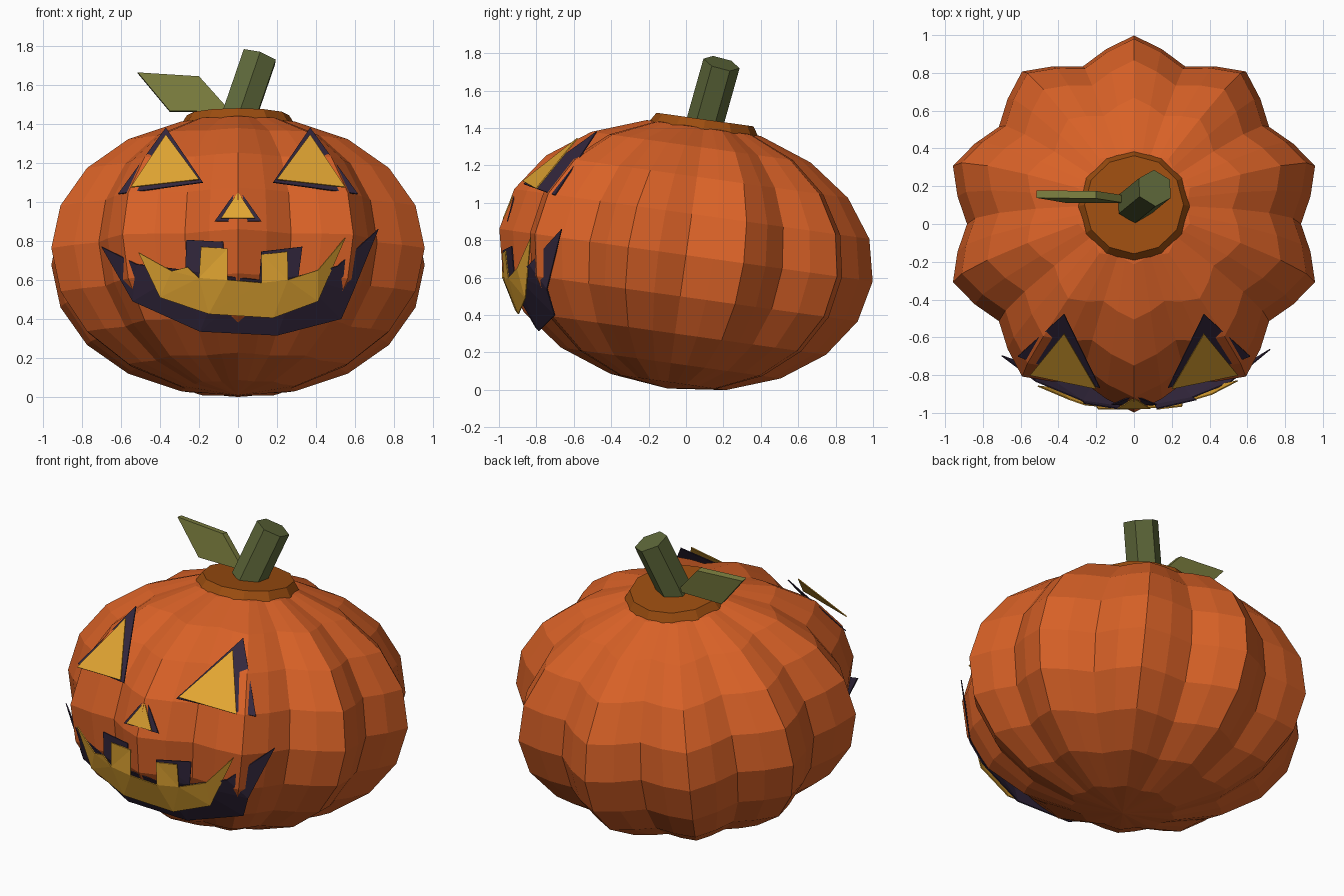
import bpy, bmesh, math
from mathutils import Matrix, Vector

if "Cube" in bpy.data.objects:
    bpy.data.objects.remove(bpy.data.objects["Cube"])

TILT = math.radians(8)
C, S = math.cos(TILT), math.sin(TILT)
MID = 0.72                      # height of the body centre
BODY_M = Matrix.Translation((0, 0, MID)) @ Matrix.Rotation(-TILT, 4, 'X')


def material(name, rgb):
    m = bpy.data.materials.new(name)
    m.diffuse_color = (*rgb, 1)
    m.use_nodes = True
    m.node_tree.nodes["Principled BSDF"].inputs["Base Color"].default_value = m.diffuse_color
    return m


ORANGE = material("pumpkin orange", (0.69, 0.12, 0.02))
RUST = material("rust brown", (0.33, 0.074, 0.005))
STEM = material("stem green", (0.112, 0.138, 0.042))
LEAF = material("leaf olive", (0.2, 0.21, 0.05))
DARK = material("dark plum", (0.034, 0.021, 0.048))
GLOW = material("glow yellow", (0.76, 0.38, 0.032))


def finish(name, bm, mat):
    bmesh.ops.recalc_face_normals(bm, faces=bm.faces)
    mesh = bpy.data.meshes.new(name)
    bm.to_mesh(mesh)
    bm.free()
    mesh.materials.append(mat)
    ob = bpy.data.objects.new(name, mesh)
    bpy.context.collection.objects.link(ob)
    return ob


def frustum(name, n, r0, r1, z0, z1, matrix, mat):
    bm = bmesh.new()
    rings = []
    for r, z in ((r0, z0), (r1, z1)):
        angles = [math.pi / 2 + math.tau * i / n for i in range(n)]
        rings.append([bm.verts.new((r * math.cos(a), r * math.sin(a), z)) for a in angles])
    for i in range(n):
        j = (i + 1) % n
        bm.faces.new((rings[0][i], rings[0][j], rings[1][j], rings[1][i]))
    bm.faces.new(rings[0][::-1])
    bm.faces.new(rings[1])
    bm.transform(matrix)
    return finish(name, bm, mat)


def plate(name, points, mat):
    """Thin faceted plate from an outline of 3D points."""
    bm = bmesh.new()
    f = bm.faces.new([bm.verts.new(p) for p in points])
    f.normal_update()
    if f.normal.y > 0:
        f.normal_flip()
    bmesh.ops.triangulate(bm, faces=[f])
    ob = finish(name, bm, mat)
    mod = ob.modifiers.new("thickness", 'SOLIDIFY')
    mod.thickness = 0.006
    mod.offset = 0
    return ob


def wrap(x, z, radius, height):
    """Point at front-view position x, z on a tilted ellipsoid around the body."""
    h = z - MID
    lo, hi = -0.98, -0.3
    for _ in range(30):
        y = (lo + hi) / 2
        ly, lz = y * C - h * S, y * S + h * C
        if (x * x + ly * ly) / radius ** 2 + (lz / height) ** 2 > 1:
            lo = y
        else:
            hi = y
    return (x, lo, z)


# ribbed body with ten lobes
bm = bmesh.new()
bmesh.ops.create_uvsphere(bm, u_segments=40, v_segments=10, radius=1)
for v in bm.verts:
    k = 0.946 - 0.062 * math.cos(10 * math.atan2(v.co.y, v.co.x))
    v.co = Vector((v.co.x * k, v.co.y * k, v.co.z * 0.72))
bm.transform(BODY_M)
finish("pumpkin_body", bm, ORANGE)

# lid and six-sided stem
frustum("lid", 12, 0.295, 0.262, 0.68, 0.732, BODY_M, RUST)
axis = Vector((0.11, 0.09, 0.32))
turn = Vector((0, 0, 1)).rotation_difference(axis).to_matrix().to_4x4()
frustum("stem", 6, 0.1, 0.1, 0, axis.length,
        Matrix.Translation((0, 0.1, 1.425)) @ turn, STEM)

# leaf: slanted slab sharing the body's tilt
bm = bmesh.new()
outline = ((-0.515, 0.955), (-0.2, 0.935), (-0.04, 0.755), (-0.35, 0.755))
front = [bm.verts.new((x, 0.005, z)) for x, z in outline]
back = [bm.verts.new((x, 0.045, z)) for x, z in outline]
bm.faces.new(front)
bm.faces.new(back[::-1])
for i in range(4):
    j = (i + 1) % 4
    bm.faces.new((front[i], front[j], back[j], back[i]))
bm.transform(BODY_M)
finish("leaf", bm, LEAF)

# eyes
eye_rim = ((0.37, -0.477, 1.38), (0.18, -0.867, 1.10), (0.615, -0.70, 1.04))
eye_glow = ((0.37, -0.58, 1.345), (0.20, -0.872, 1.115), (0.55, -0.80, 1.075))
for side, s in (("left", -1), ("right", 1)):
    plate(side + "_eye_rim", [(s * x, y, z) for x, y, z in eye_rim], DARK)
    plate(side + "_eye_glow", [(s * x, y, z) for x, y, z in eye_glow], GLOW)

# nose
plate("nose_rim", [(-0.12, -0.955, 0.90), (0.12, -0.955, 0.90), (0, -0.908, 1.07)], DARK)
plate("nose_glow", [(-0.088, -0.977, 0.915), (0.088, -0.977, 0.915), (0, -0.922, 1.05)], GLOW)

# crooked toothed mouth
mouth_rim = ((-0.70, 0.77), (-0.52, 0.68), (-0.27, 0.65), (-0.265, 0.805), (-0.075, 0.795),
             (-0.08, 0.62), (0.11, 0.60), (0.12, 0.745), (0.33, 0.77), (0.31, 0.62),
             (0.51, 0.67), (0.72, 0.86), (0.59, 0.54), (0.53, 0.40), (0.2, 0.315),
             (-0.195, 0.335), (-0.54, 0.49))
mouth_glow = ((-0.51, 0.74), (-0.34, 0.645), (-0.26, 0.665), (-0.20, 0.61), (-0.19, 0.77),
              (-0.055, 0.76), (-0.055, 0.60), (0.12, 0.585), (0.12, 0.73), (0.255, 0.745),
              (0.255, 0.60), (0.41, 0.65), (0.55, 0.815), (0.41, 0.49), (0.18, 0.405),
              (-0.15, 0.425), (-0.40, 0.51))
plate("mouth_rim", [wrap(x, z, 0.99, 0.78) for x, z in mouth_rim], DARK)
plate("mouth_glow", [wrap(x, z, 1.0, 0.86) for x, z in mouth_glow], GLOW)
